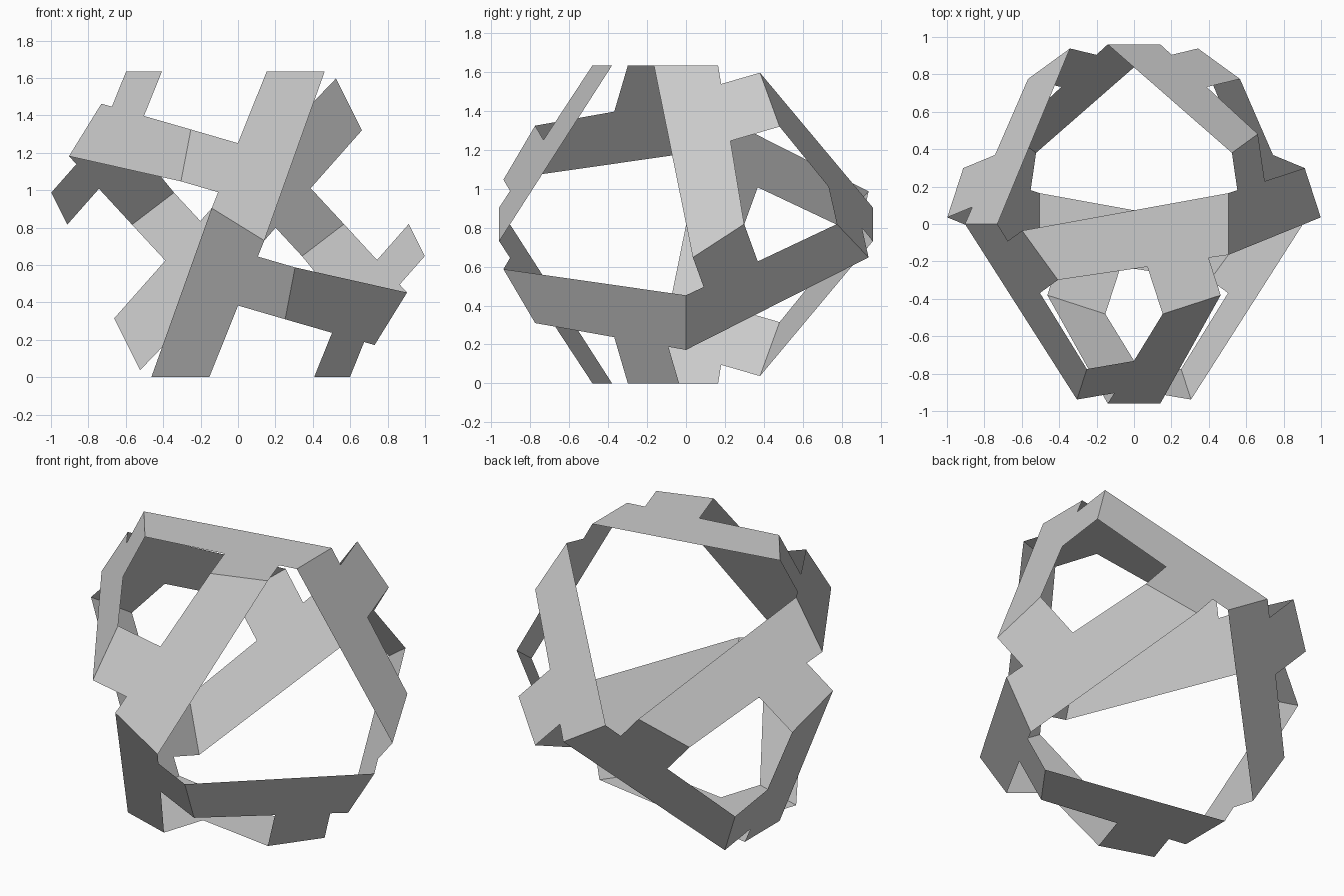
import bpy, bmesh
from math import cos, sin, pi, radians, tan, atan
from mathutils import Vector, Matrix
from mathutils.geometry import intersect_line_line

cube = bpy.data.objects.get("Cube")
if cube:
    bpy.data.objects.remove(cube, do_unlink=True)

# Dodecahedron proportions: centre height and top pentagon size
HEIGHT = 0.817
APOTHEM = HEIGHT * tan(atan(2) / 2)
HALF_SIDE = APOTHEM * tan(radians(36))


def on_edge(azimuth, offset):
    """Point on a top pentagon edge, offset anticlockwise from its middle."""
    a = radians(azimuth)
    out, along = Vector((cos(a), sin(a), 0)), Vector((-sin(a), cos(a), 0))
    return out * APOTHEM + along * offset + Vector((0, 0, HEIGHT))


# Edge contacts: a centred bar end, and a stem and tail that share a 3-fold corner
MID = 0.165
NEAR, FAR = 0.364 - HALF_SIDE, 0.69 - HALF_SIDE
bar_top, bar_low = on_edge(0, MID), on_edge(0, -MID)
stem_right, stem_left = on_edge(-72, FAR), on_edge(-72, NEAR)
tail_low, tail_top = on_edge(-144, -NEAR), on_edge(-144, -FAR)

# Inner corners, where the stem sides meet the lower side of the bar
a = radians(-72)
stem_dir = Vector((cos(a), sin(a), 0))


def inner_corner(p):
    return intersect_line_line(p, p - stem_dir, tail_low, bar_low)[0]


panel = [tail_top, tail_low, inner_corner(stem_left), stem_left,
         stem_right, inner_corner(stem_right), bar_low, bar_top]

# Twelve rotations of the tetrahedral group
corner = on_edge(-72, -HALF_SIDE)
turn_y = Matrix.Rotation(pi, 3, 'Y')
turn_edge = Matrix.Rotation(pi, 3, on_edge(0, 0))
rotations = [Matrix.Rotation(k * 2 * pi / 3, 3, corner) @ half
             for k in range(3)
             for half in (Matrix.Identity(3), turn_y, turn_edge, turn_y @ turn_edge)]

# Shell of twelve panels, welded along shared edges
bm = bmesh.new()
for rot in rotations:
    bm.faces.new([bm.verts.new(rot @ p + Vector((0, 0, HEIGHT))) for p in panel])
bmesh.ops.remove_doubles(bm, verts=bm.verts, dist=0.001)
mesh = bpy.data.meshes.new("panel_shell")
bm.to_mesh(mesh)
bm.free()
shell = bpy.data.objects.new("panel_shell", mesh)
bpy.context.collection.objects.link(shell)

# Plain grey
grey = bpy.data.materials.new("light_grey")
grey.use_nodes = True
colour = (0.6, 0.6, 0.6, 1)
grey.diffuse_color = colour
grey.node_tree.nodes["Principled BSDF"].inputs["Base Color"].default_value = colour
mesh.materials.append(grey)
